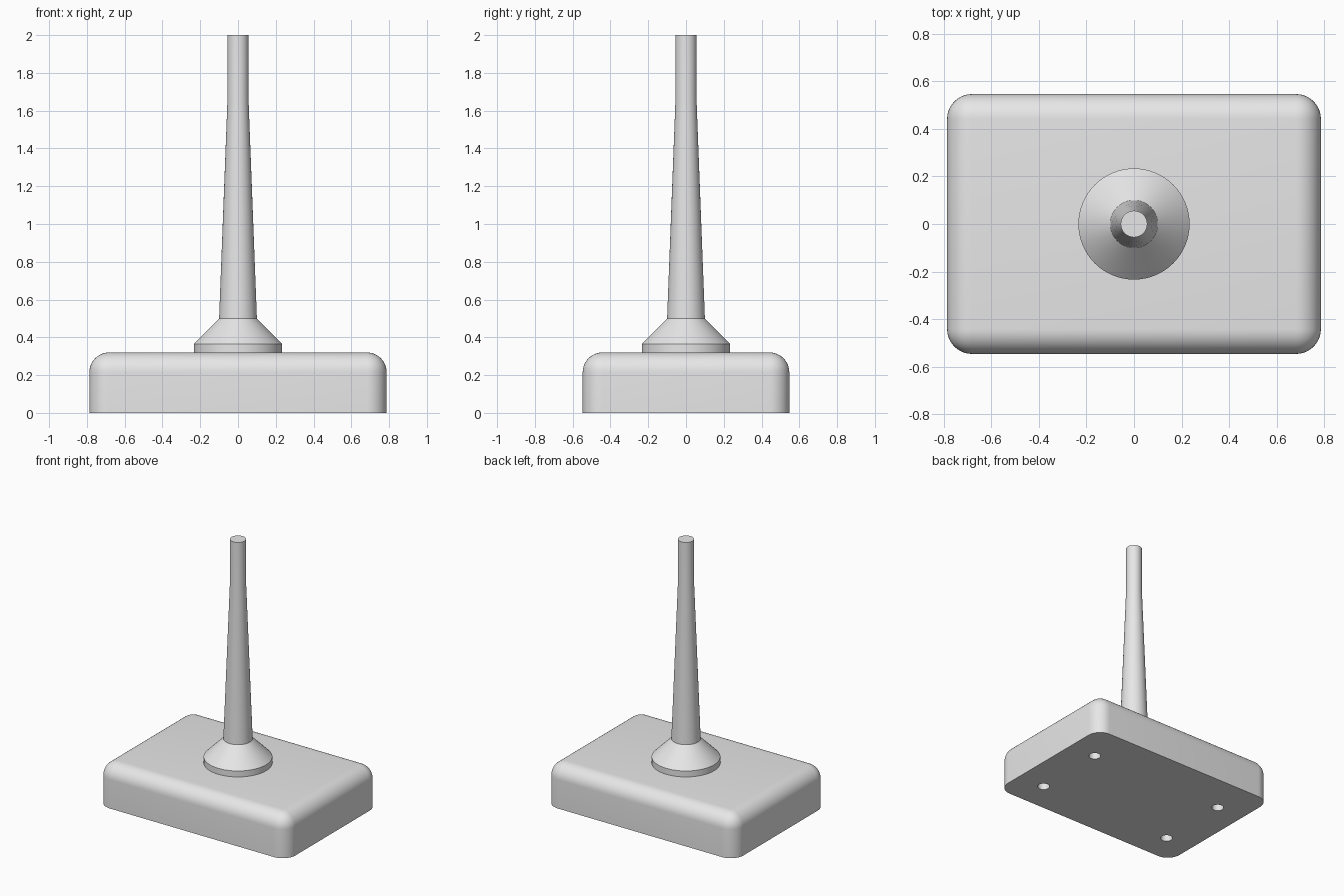
import bpy, bmesh, math

if "Cube" in bpy.data.objects:
    bpy.data.objects.remove(bpy.data.objects["Cube"])

grey = bpy.data.materials.new("plain grey")
grey.diffuse_color = (0.8, 0.8, 0.8, 1)
grey.use_nodes = True
grey.node_tree.nodes["Principled BSDF"].inputs["Base Color"].default_value = grey.diffuse_color


def finish(obj, angle=35):
    """Set the material and smooth shading with sharp edges kept."""
    obj.data.materials.clear()
    obj.data.materials.append(grey)
    bpy.ops.object.select_all(action='DESELECT')
    obj.select_set(True)
    bpy.context.view_layer.objects.active = obj
    bpy.ops.object.shade_smooth_by_angle(angle=math.radians(angle))


def new_object(name, bm):
    bmesh.ops.recalc_face_normals(bm, faces=bm.faces)
    mesh = bpy.data.meshes.new(name)
    bm.to_mesh(mesh)
    bm.free()
    obj = bpy.data.objects.new(name, mesh)
    bpy.context.collection.objects.link(obj)
    return obj


def lathe(name, profile, sides):
    """Closed solid of revolution from (radius, z) points."""
    bm = bmesh.new()
    rings = [[bm.verts.new((r * math.cos(2 * math.pi * i / sides),
                            r * math.sin(2 * math.pi * i / sides), z))
              for i in range(sides)] for r, z in profile]
    for a, b in zip(rings, rings[1:]):
        for i in range(sides):
            j = (i + 1) % sides
            bm.faces.new((a[i], a[j], b[j], b[i]))
    bm.faces.new(rings[0])
    bm.faces.new(rings[-1])
    return new_object(name, bm)


# Base block: rounded on the top and upright edges, sharp underneath
W, D, H, R = 1.574, 1.094, 0.32, 0.105
bm = bmesh.new()
bmesh.ops.create_cube(bm, size=1)
for v in bm.verts:
    v.co = (v.co.x * W, v.co.y * D, (v.co.z + 0.5) * H)
round_edges = [e for e in bm.edges if max(v.co.z for v in e.verts) > H / 2]
bmesh.ops.bevel(bm, geom=round_edges, offset=R, offset_type='OFFSET',
                segments=10, profile=0.5, affect='EDGES', clamp_overlap=True)
base = new_object("base_block", bm)

# Four blind screw holes in the underside
bpy.context.view_layer.objects.active = base
for x in (-0.565, 0.565):
    for y in (-0.317, 0.243):
        cutter = lathe("hole_cutter", [(0.042, -0.1), (0.042, 0.15)], 32)
        cutter.location = (x, y, 0)
        cutter.hide_render = True
        mod = base.modifiers.new("hole", 'BOOLEAN')
        mod.operation = 'DIFFERENCE'
        mod.solver = 'EXACT'
        mod.object = cutter
        bpy.context.view_layer.update()
        bpy.ops.object.modifier_apply(modifier=mod.name)
        bpy.data.objects.remove(cutter)
finish(base)

# Conical collar
finish(lathe("collar", [(0.234, H), (0.234, 0.365), (0.1, 0.5)], 64))

# Tapered mast with a straight tip
finish(lathe("mast", [(0.1, 0.5), (0.056, 1.65), (0.056, 2.0)], 48))
